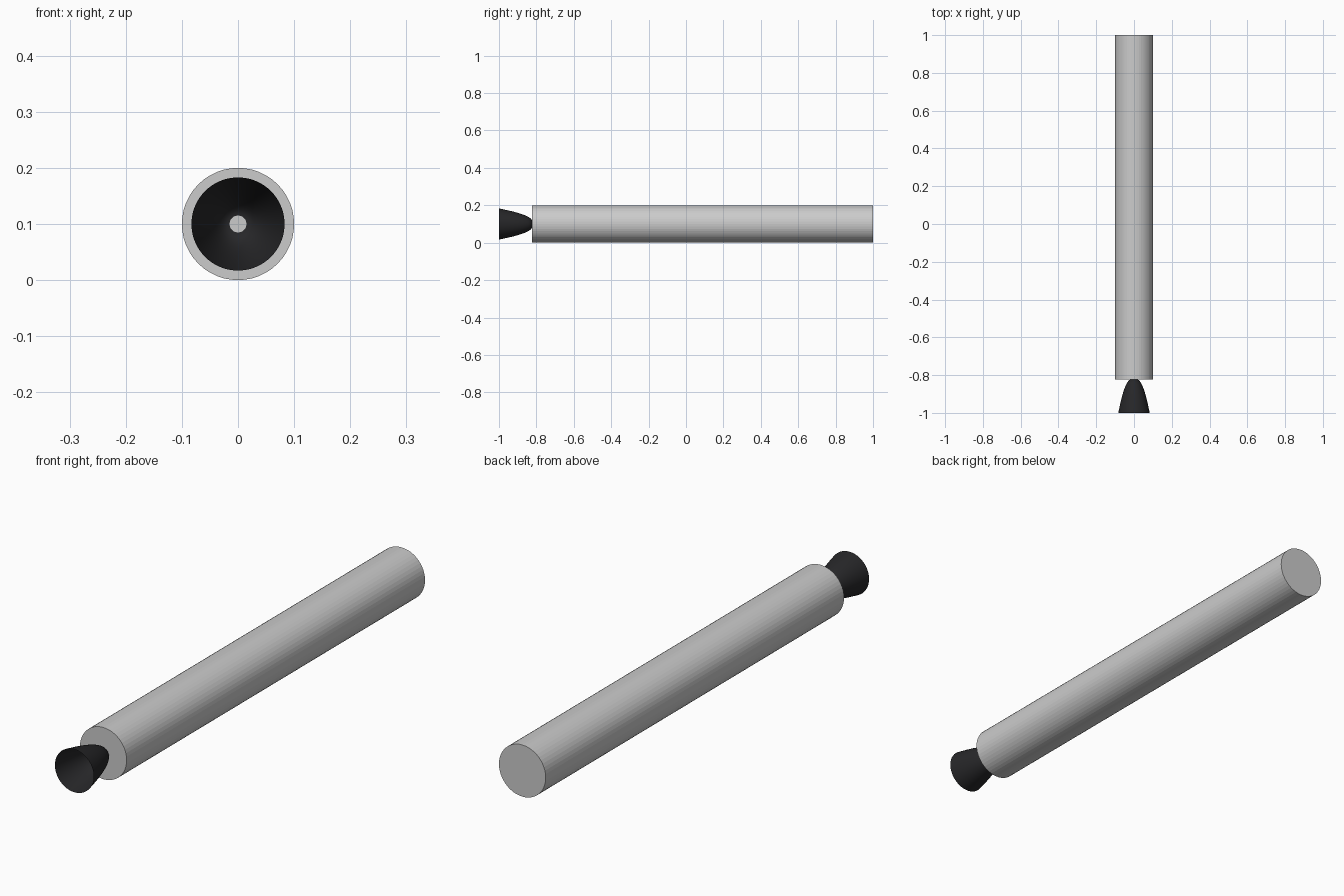
import bpy, bmesh, math

if "Cube" in bpy.data.objects:
    bpy.data.objects.remove(bpy.data.objects["Cube"])

AXIS_Z = 0.1
BODY_FRONT = -0.823


def lathe(name, profile, sides):
    """Revolve (y, radius) points around the long axis; radius 0 closes nothing."""
    bm = bmesh.new()
    rings = []
    for y, r in profile:
        rings.append([bm.verts.new((r * math.cos(2 * math.pi * i / sides), y,
                                    AXIS_Z + r * math.sin(2 * math.pi * i / sides)))
                      for i in range(sides)])
    for a, b in zip(rings, rings[1:]):
        for i in range(sides):
            j = (i + 1) % sides
            bm.faces.new((a[i], b[i], b[j], a[j]))
    bmesh.ops.recalc_face_normals(bm, faces=bm.faces)
    mesh = bpy.data.meshes.new(name)
    bm.to_mesh(mesh)
    bm.free()
    obj = bpy.data.objects.new(name, mesh)
    bpy.context.collection.objects.link(obj)
    return obj


# Body tube: capped cylinder lying along y
length = 1.0 - BODY_FRONT
bpy.ops.mesh.primitive_cylinder_add(vertices=48, radius=0.1, depth=length,
                                    location=(0, 1.0 - length / 2, AXIS_Z),
                                    rotation=(math.pi / 2, 0, 0))
body = bpy.context.object
body.name = "motor_body"

# Bell nozzle: thin open shell flaring from throat to exit
steps = 16
throat, exit_r = 0.015, 0.083
profile = []
for k in range(steps + 1):
    s = k / steps
    profile.append((BODY_FRONT + (-1.0 - BODY_FRONT) * s * s,
                    throat + (exit_r - throat) * s))
nozzle = lathe("bell_nozzle", profile, 64)
for p in nozzle.data.polygons:
    p.use_smooth = True

dark = bpy.data.materials.new("dark_nozzle")
dark.diffuse_color = (0.02, 0.02, 0.022, 1)
dark.use_nodes = True
dark.node_tree.nodes["Principled BSDF"].inputs["Base Color"].default_value = dark.diffuse_color
nozzle.data.materials.append(dark)
